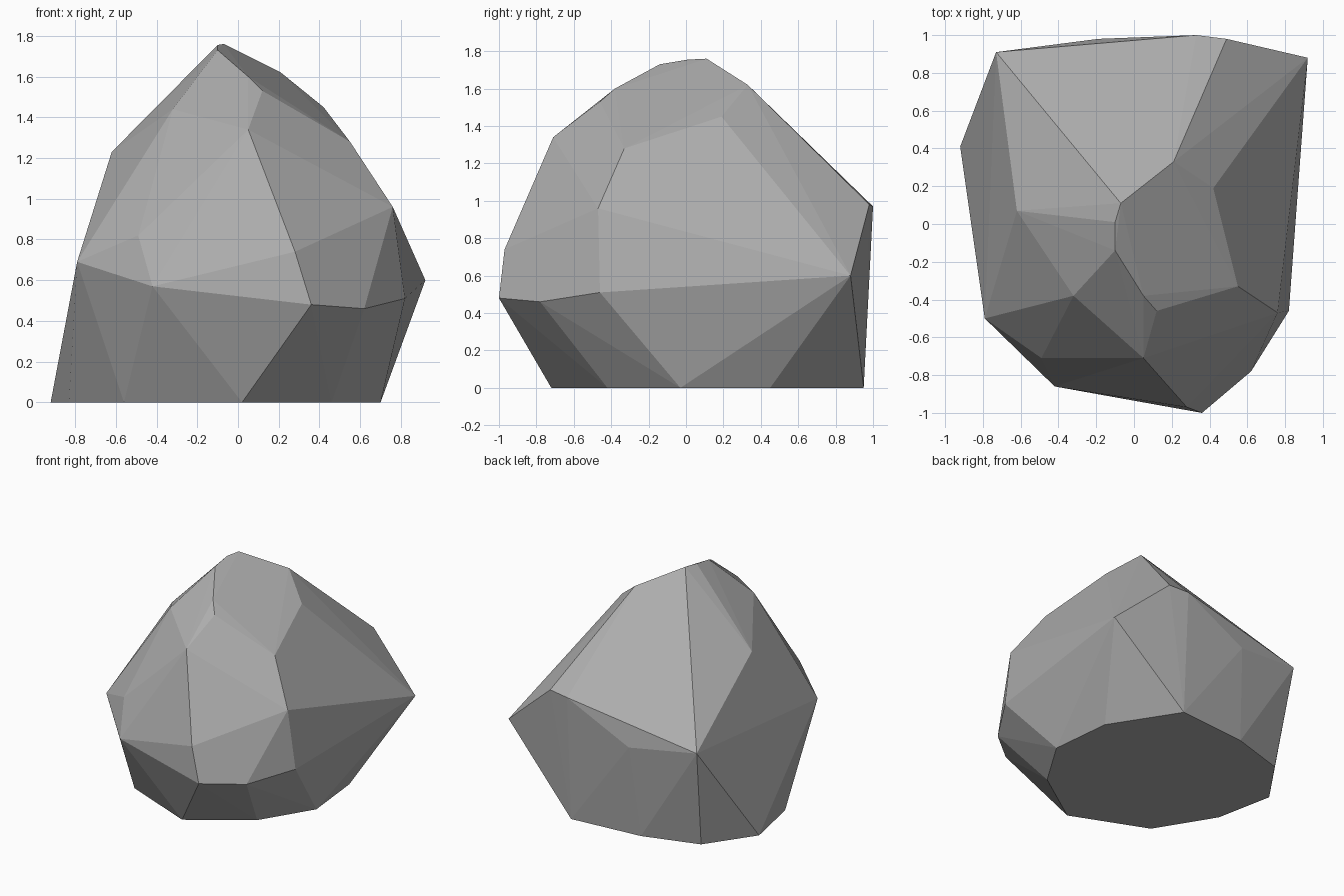
import bpy
import bmesh

# Corner points of the boulder, grouped by height band
ground_ring = [(0.02, -0.72), (0.46, -0.42), (0.70, -0.03), (0.65, 0.45), (0.33, 0.95),
               (-0.24, 0.90), (-0.67, 0.77), (-0.92, 0.41), (-0.83, -0.04), (-0.56, -0.48)]
belly = [(0.36, -1.0, 0.48), (0.62, -0.78, 0.46), (0.82, -0.46, 0.51), (0.92, 0.88, 0.60),
         (-0.19, 0.98, 0.71), (-0.73, 0.91, 0.78), (-0.79, -0.50, 0.69), (-0.42, -0.86, 0.57)]
shoulder = [(0.28, -0.97, 0.74), (0.76, -0.47, 0.96), (0.49, 0.98, 0.98), (0.33, 1.0, 0.97),
            (-0.62, 0.07, 1.23), (-0.49, -0.71, 0.82)]
crown = [(0.05, -0.71, 1.34), (0.55, -0.33, 1.28), (0.42, 0.19, 1.45), (0.21, 0.33, 1.62),
         (-0.07, 0.11, 1.76), (-0.10, 0.01, 1.755), (-0.10, -0.14, 1.73), (-0.32, -0.38, 1.44),
         (0.05, -0.38, 1.60), (0.12, -0.46, 1.53)]
corners = [(x, y, 0.0) for x, y in ground_ring] + belly + shoulder + crown

# Wrap the corners in a faceted skin
bm = bmesh.new()
for c in corners:
    bm.verts.new(c)
hull = bmesh.ops.convex_hull(bm, input=bm.verts[:], use_existing_faces=False)
loose = [v for v in bm.verts if not v.link_faces]
bmesh.ops.delete(bm, geom=loose, context='VERTS')

# Merge the triangles of nearly flat facets
bmesh.ops.dissolve_limit(bm, angle_limit=0.02, verts=bm.verts[:], edges=bm.edges[:])
bmesh.ops.recalc_face_normals(bm, faces=bm.faces[:])

mesh = bpy.data.meshes.new("boulder")
bm.to_mesh(mesh)
bm.free()

# Plain grey stone
stone = bpy.data.materials.new("grey_stone")
stone.diffuse_color = (0.42, 0.42, 0.42, 1.0)
mesh.materials.append(stone)

boulder = bpy.data.objects.new("boulder", mesh)
bpy.context.collection.objects.link(boulder)
